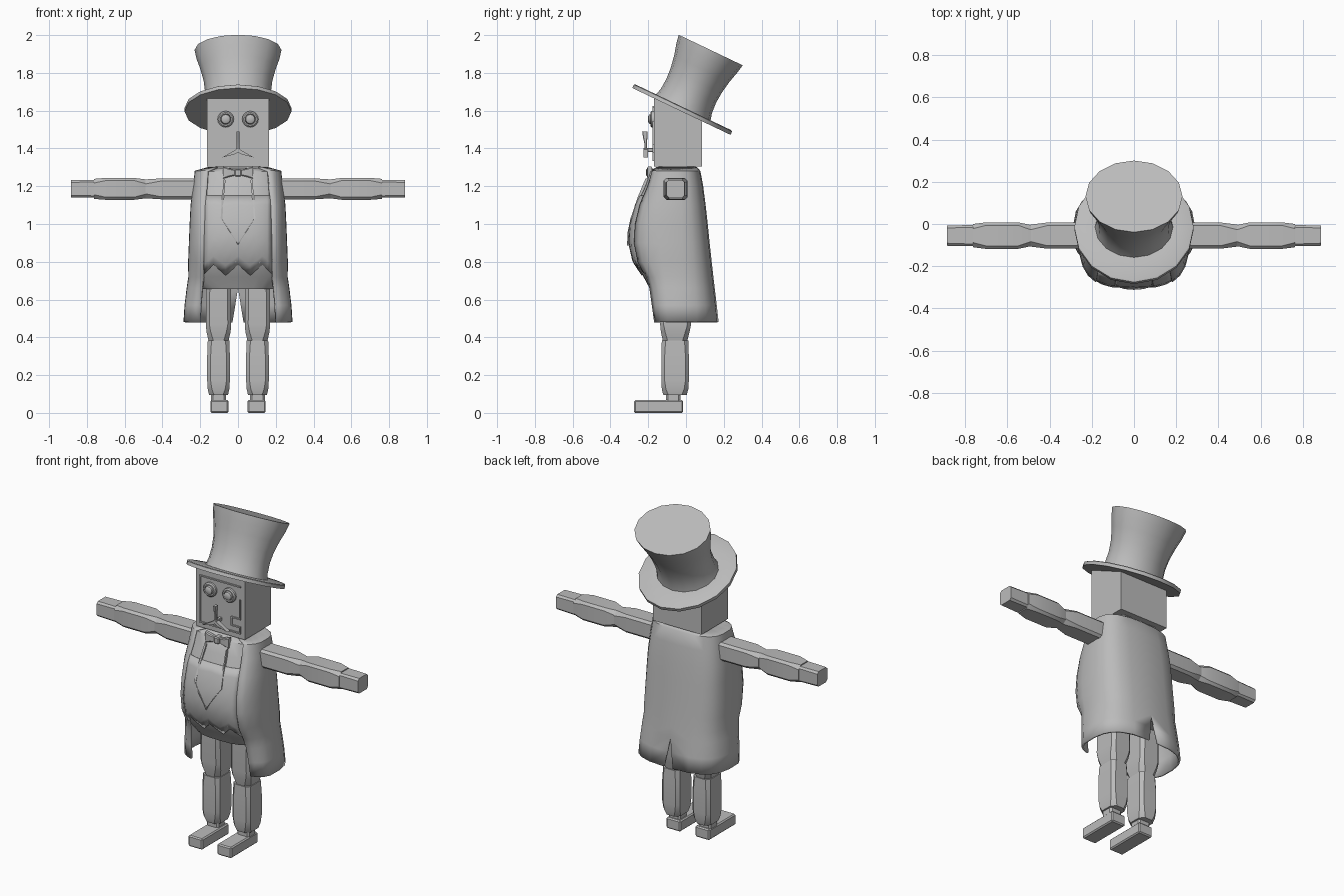
import bpy, bmesh, math
from mathutils import Vector, Matrix

if "Cube" in bpy.data.objects:
    bpy.data.objects.remove(bpy.data.objects["Cube"])

grey = bpy.data.materials.new("plain_grey")
grey.diffuse_color = (0.5, 0.5, 0.5, 1)
grey.use_nodes = True
grey.node_tree.nodes["Principled BSDF"].inputs["Base Color"].default_value = grey.diffuse_color


def finish(name, bm):
    bmesh.ops.recalc_face_normals(bm, faces=bm.faces)
    me = bpy.data.meshes.new(name)
    bm.to_mesh(me)
    bm.free()
    ob = bpy.data.objects.new(name, me)
    bpy.context.collection.objects.link(ob)
    me.materials.append(grey)
    return ob


def loft(name, rings, closed=True):
    """Skin a list of point rings; closed rings get end caps."""
    bm = bmesh.new()
    vs = [[bm.verts.new(p) for p in r] for r in rings]
    n = len(rings[0])
    for a, b in zip(vs, vs[1:]):
        for i in range(n if closed else n - 1):
            j = (i + 1) % n
            bm.faces.new((a[i], a[j], b[j], b[i]))
    if closed:
        bm.faces.new(vs[0])
        bm.faces.new(vs[-1])
    return finish(name, bm)


def box(name, x, y, z, bevel=0):
    bm = bmesh.new()
    bmesh.ops.create_cube(bm, size=1)
    for v in bm.verts:
        v.co = [(r[0] + r[1]) / 2 + c * (r[1] - r[0]) for c, r in zip(v.co, (x, y, z))]
    if bevel:
        bmesh.ops.bevel(bm, geom=bm.edges[:], offset=bevel, segments=1, affect='EDGES')
    return finish(name, bm)


def mirror(ob):
    m = ob.modifiers.new("mirror", 'MIRROR')
    m.merge_threshold = 0.0005
    return ob


def rounded_square(a, b, c):
    """Eight corner points of a chamfered rectangle."""
    return [(a, -b + c), (a, b - c), (a - c, b), (c - a, b),
            (-a, b - c), (-a, c - b), (c - a, -b), (a - c, -b)]


def prism(name, outline, y0, y1):
    return loft(name, [[(x, y, z) for x, z in outline] for y in (y0, y1)])


# Body sections: z, half width, front y, back y
CY, N = -0.06, 3
BODY = [(1.297, .15, -.165, .05), (1.278, .222, -.19, .068), (1.2, .23, -.218, .082),
        (1.1, .243, -.265, .095), (1.0, .248, -.293, .106), (.9, .252, -.3, .116),
        (.8, .256, -.277, .127), (.72, .255, -.225, .136)]


def section(s, deg, grow=0):
    z, w, yf, yb = s
    c, n = math.cos(math.radians(deg)), math.sin(math.radians(deg))
    x = (w + grow) * math.copysign(abs(c) ** (2 / N), c)
    d = (yb - CY if n > 0 else CY - yf) + grow
    return Vector((x, CY + d * math.copysign(abs(n) ** (2 / N), n), z))


def front_y(x, z):
    """Front surface of the belly at x, z."""
    for a, b in zip(BODY, BODY[1:]):
        if a[0] >= z >= b[0]:
            k = (a[0] - z) / (a[0] - b[0])
            w, yf = a[1] + k * (b[1] - a[1]), a[2] + k * (b[2] - a[2])
            return CY - (CY - yf) * (1 - abs(x / w) ** N) ** (1 / N)
    return CY


# Torso with round belly and tucked underside
loft("torso", [[section(s, 15 * i) for i in range(24)]
               for s in BODY + [(.655, .19, -.19, .1)]])

# Tail coat, open at the front and slit at the back
rings = []
for s in BODY + [(.66, .264, -.205, .143), (.57, .275, -.19, .154), (.48, .281, -.176, .164)]:
    ring = [section(s, d, .003) for d in (90, 72, 54, 38, 22, 6, -10, -26, -40, -54)]
    ring[0].x = max(0, (.66 - s[0]) / .18 * .03)
    rings.append(ring)
coat = mirror(loft("coat", rings, closed=False))
sol = coat.modifiers.new("cloth", 'SOLIDIFY')
sol.thickness, sol.offset = .012, 0

# Waistcoat front with a zigzag hem
hem = [(-.18, .735), (-.13, .785), (-.065, .727), (0, .785), (.065, .727), (.13, .785), (.18, .735)]
cols = [hem[0]]
for (xa, za), (xb, zb) in zip(hem, hem[1:]):
    cols += [((xa + xb) / 2, (za + zb) / 2), (xb, zb)]
waist = loft("waistcoat", [[(x, front_y(x, z + (1.15 - z) * k / 8) - .006, z + (1.15 - z) * k / 8)
                            for k in range(9)] for x, z in cols], closed=False)
waist.modifiers.new("cloth", 'SOLIDIFY').thickness = .006

# Shirt panel edge: thin strip running down to a point
edge = [(.075, 1.24), (.085, 1.14), (.092, 1.03), (.045, .96), (0, .895)]
strip = [[(x + a, front_y(x, z) - b, z + a) for a, b in ((0, -.01), (0, .013), (-.009, .013), (-.009, -.01))]
         for x, z in edge]
strip[-1] = [(0, p[1], p[2]) for p in strip[-1]]
mirror(loft("panel_edge", strip))

# Neck
box("neck", (-.12, .12), (-.145, .05), (1.27, 1.32), .01)

# Bow tie
mirror(loft("bow_wing", [[(x, -.192 + u, 1.272 + v) for u, v in rounded_square(d, h, d * .4)]
                         for x, d, h in ((.012, .009, .014), (.05, .016, .024), (.08, .012, .033))]))
box("bow_knot", (-.018, .018), (-.212, -.165), (1.252, 1.292), .006)

# Head, its top sloping inside the hat
bm = bmesh.new()
bmesh.ops.create_cube(bm, size=1)
for v in bm.verts:
    x, y, z = v.co
    v.co = (x * .33, -.17 if y < 0 else .085, 1.305 if z < 0 else (1.665 if y < 0 else 1.55))
finish("head", bm)

# Face lines: raised frame with a notch low on one side
path = [(.135, 1.54), (.135, 1.425), (.078, 1.425), (.078, 1.375), (.135, 1.375), (.135, 1.338),
        (-.135, 1.338), (-.135, 1.622), (.135, 1.622)]
for (xa, za), (xb, zb) in zip(path, path[1:]):
    box("face_line", (min(xa, xb) - .004, max(xa, xb) + .004), (-.177, -.165),
        (min(za, zb) - .004, max(za, zb) + .004))

# Eyes: stepped round lenses
eye = [(.043, -.165), (.043, -.182), (.036, -.188), (.029, -.188), (.027, -.18), (.024, -.195), (.016, -.2)]
mirror(loft("eye", [[(.065 + r * math.cos(i * math.pi / 8), y, 1.555 + r * math.sin(i * math.pi / 8))
                     for i in range(16)] for r, y in eye]))

# Nose bar and drooping moustache on a short peg
loft("nose", [[(u, y + v, z) for u, v in rounded_square(w, d, .003)] for z, y, w, d in
              ((1.49, -.218, .008, .014), (1.46, -.216, .008, .012), (1.43, -.214, .007, .007), (1.39, -.214, .007, .007))])
box("face_peg", (-.01, .01), (-.225, -.165), (1.38, 1.402), .003)
mirror(prism("moustache", [(0, 1.402), (.03, 1.383), (.085, 1.352), (.045, 1.362), (.02, 1.368), (0, 1.38)],
             -.225, -.2))

# Top hat, oval crown, tilted backwards
tilt = Matrix.Translation((0, -.02, 1.605)) @ Matrix.Rotation(math.radians(-25.5), 4, 'X')
hat = [(-.01, .283, .288), (.01, .283, .288), (.014, .275, .28), (.014, .185, .16), (.05, .177, .15),
       (.11, .175, .146), (.17, .182, .15), (.24, .2, .162), (.3, .22, .178), (.35, .23, .188)]
loft("top_hat", [[tilt @ Vector((rx * math.cos(i * math.pi / 8), ry * math.sin(i * math.pi / 8), t))
                  for i in range(16)] for t, rx, ry in hat])


# Arms: chamfered square segments along x
def arm_part(name, stations):
    mirror(loft(name, [[(x, -.055 + u, 1.186 + v) for u, v in rounded_square(a, b, c)]
                       for x, a, b, c in stations]))


arm_part("upper_arm", [(.2, .062, .055, .014), (.41, .062, .055, .014), (.49, .052, .05, .024)])
arm_part("forearm", [(.488, .05, .05, .022), (.55, .063, .058, .014), (.7, .063, .058, .014), (.762, .055, .053, .022)])
arm_part("hand", [(.755, .05, .047, .01), (.885, .048, .046, .012)])


# Legs: chamfered segments along z
def leg_part(name, stations):
    mirror(loft(name, [[(.103 + u, y + v, z) for u, v in rounded_square(a, b, c)]
                       for z, y, a, b, c in stations]))


leg_part("thigh", [(.75, -.055, .065, .085, .02), (.47, -.055, .067, .082, .018), (.43, -.057, .064, .076, .022),
                   (.378, -.058, .052, .064, .026)])
leg_part("shin", [(.382, -.058, .057, .07, .02), (.3, -.058, .06, .073, .018), (.17, -.058, .06, .073, .018),
                  (.125, -.058, .057, .07, .022), (.095, -.058, .05, .062, .026)])
leg_part("ankle", [(.1, -.067, .04, .038, .01), (.06, -.067, .04, .038, .01)])
# Shoes with a bevelled upper
mirror(box("shoe", (.05, .146), (-.275, -.015), (0, .067), .007))

# Smooth the soft surfaces, keep hard edges
for ob in bpy.context.scene.objects:
    ob.select_set(True)
    bpy.context.view_layer.objects.active = ob
bpy.ops.object.shade_smooth_by_angle(angle=math.radians(35))
